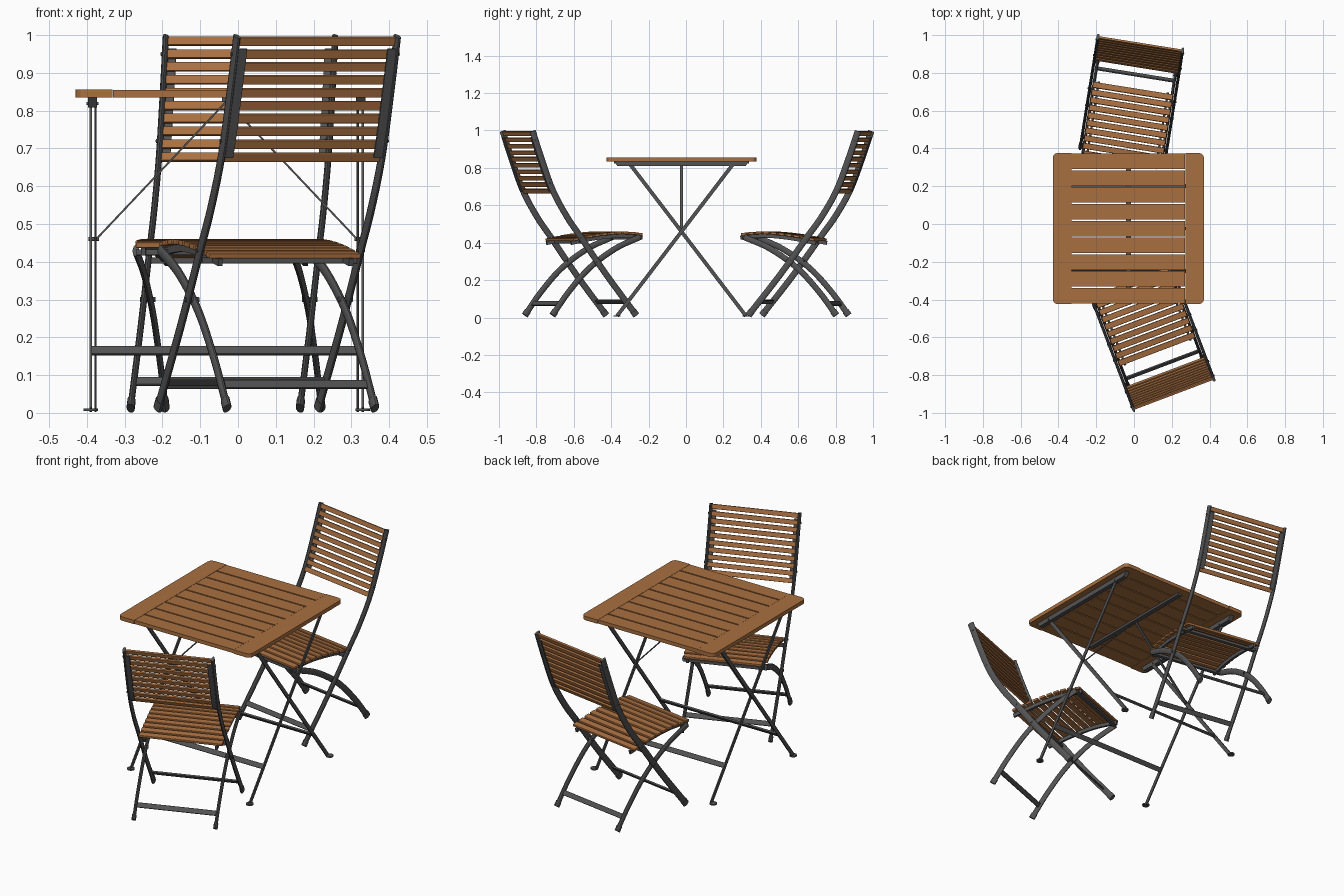
import bpy, bmesh, math
from mathutils import Matrix, Vector

cube = bpy.data.objects.get("Cube")
if cube:
    bpy.data.objects.remove(cube, do_unlink=True)


def material(name, rgb):
    m = bpy.data.materials.new(name)
    m.use_nodes = True
    m.diffuse_color = (*rgb, 1)
    bsdf = m.node_tree.nodes["Principled BSDF"]
    bsdf.inputs["Base Color"].default_value = (*rgb, 1)
    bsdf.inputs["Roughness"].default_value = 0.6
    return m


WOOD = material("oiled wood", (0.395, 0.16, 0.052))
METAL = material("dark grey steel", (0.087, 0.087, 0.088))


def finish(bm, name, mat, place=Matrix(), bevel=0.0, smooth=False):
    bmesh.ops.recalc_face_normals(bm, faces=bm.faces)
    mesh = bpy.data.meshes.new(name)
    bm.to_mesh(mesh)
    bm.free()
    mesh.materials.append(mat)
    ob = bpy.data.objects.new(name, mesh)
    bpy.context.collection.objects.link(ob)
    ob.matrix_world = place
    if bevel:
        mod = ob.modifiers.new("soft edges", "BEVEL")
        mod.width = bevel
        mod.segments = 2
    if smooth:
        bpy.ops.object.select_all(action="DESELECT")
        ob.select_set(True)
        bpy.context.view_layer.objects.active = ob
        bpy.ops.object.shade_smooth_by_angle(angle=math.radians(40))
    return ob


def box(bm, centre, size, axis="X", angle=0.0):
    m = Matrix.Translation(centre) @ Matrix.Rotation(angle, 4, axis) @ Matrix.Diagonal((*size, 1))
    return bmesh.ops.create_cube(bm, size=1, matrix=m)["verts"]


def rod(bm, centre, radius, length, axis="X"):
    turn = Matrix.Rotation(math.pi / 2, 4, "Y") if axis == "X" else Matrix()
    bmesh.ops.create_cone(bm, cap_ends=True, segments=12, radius1=radius, radius2=radius,
                          depth=length, matrix=Matrix.Translation(centre) @ turn)


def curve_points(pts, steps=5):
    """Catmull-Rom curve through side-profile points (y, z)."""
    p = [Vector(q) for q in pts]
    p = [2 * p[0] - p[1]] + p + [2 * p[-1] - p[-2]]
    out = []
    for a, b, c, d in zip(p, p[1:], p[2:], p[3:]):
        for i in range(steps):
            t = i / steps
            out.append(0.5 * (2 * b + (c - a) * t + (2 * a - 5 * b + 4 * c - d) * t * t
                              + (3 * b - a - 3 * c + d) * t ** 3))
    return out + [p[-2]]


def sweep(bm, x, path, width, depth, sides=4):
    """Sweep a rectangle or oval along a side-profile path at a fixed x."""
    rings = []
    for i, p in enumerate(path):
        t = (path[min(i + 1, len(path) - 1)] - path[max(i - 1, 0)]).normalized()
        n = Vector((-t.y, t.x))
        ring = []
        for k in range(sides):
            a = 2 * math.pi * (k + 0.5) / sides
            r = math.sqrt(0.5) if sides == 4 else 0.54
            q = p + n * math.sin(a) * depth * r
            ring.append(bm.verts.new((x + math.cos(a) * width * r, q.x, q.y)))
        rings.append(ring)
    for r0, r1 in zip(rings, rings[1:]):
        for k in range(sides):
            j = (k + 1) % sides
            bm.faces.new((r0[k], r0[j], r1[j], r1[k]))
    bm.faces.new(rings[0])
    bm.faces.new(rings[-1])


def at_height(path, z):
    """Position and lean of a path at a given height."""
    for a, b in zip(path, path[1:]):
        if min(a.y, b.y) <= z <= max(a.y, b.y):
            return a.x + (b.x - a.x) * (z - a.y) / (b.y - a.y), math.atan2(a.x - b.x, b.y - a.y)
    return path[-1].x, 0.0


# ---- Folding chair, facing -y in its own frame ----
LONG = curve_points([(-0.172, 0.012), (0, 0.23), (0.145, 0.43), (0.225, 0.54), (0.305, 0.68), (0.37, 0.85), (0.42, 0.997)])
SHORT = curve_points([(0.3, 0.012), (0.205, 0.14), (0.085, 0.268), (-0.062, 0.37), (-0.2, 0.43)])
SEAT = curve_points([(-0.222, 0.443), (-0.16, 0.45), (-0.07, 0.452), (0.06, 0.438), (0.186, 0.414)])
LONG_X, SHORT_X = 0.227, 0.209


def chair(label, place):
    long_legs, short_legs, feet, rails, bolts = (bmesh.new() for _ in range(5))
    for s in (-1, 1):
        sweep(long_legs, s * LONG_X, LONG, 0.015, 0.032, 12)
        sweep(short_legs, s * SHORT_X, SHORT, 0.015, 0.03, 12)
        # Rubber feet at the leg ends
        for x, path in ((LONG_X, LONG), (SHORT_X, SHORT)):
            up = (path[1] - path[0]).normalized() * 0.028
            sweep(feet, s * x, [path[0], path[0] + up], 0.02, 0.035, 12)
        # Seat side rail and strip behind the ends of the back slats
        sweep(rails, s * 0.185, [p - Vector((0, 0.016)) for p in SEAT], 0.012, 0.02)
        strip = [p + Vector((0.011, -0.004)) for p in LONG if 0.67 < p.y < 0.98]
        sweep(rails, s * 0.211, strip, 0.024, 0.005)
        # Pivot and fixing bolts
        rod(bolts, (s * 0.217, 0.055, 0.3), 0.007, 0.04)
        for z in (0.43, 0.72, 0.95):
            rod(bolts, (s * 0.227, at_height(LONG, z)[0], z), 0.005, 0.022)
    finish(long_legs, label + "_long_legs", METAL, place, smooth=True)
    finish(short_legs, label + "_short_legs", METAL, place, smooth=True)
    finish(feet, label + "_feet", METAL, place, smooth=True)
    finish(rails, label + "_rails", METAL, place)
    finish(bolts, label + "_bolts", METAL, place, smooth=True)

    # Cross bars
    bars = bmesh.new()
    y, lean = at_height(LONG, 0.083)
    box(bars, (0, y, 0.083), (0.45, 0.01, 0.026), angle=lean)
    y, lean = at_height(SHORT, 0.075)
    box(bars, (0, y, 0.075), (0.412, 0.01, 0.026), angle=lean)
    box(bars, (0, 0.13, 0.403), (0.44, 0.022, 0.016))
    box(bars, (0, -0.2, 0.425), (0.412, 0.02, 0.016))
    finish(bars, label + "_cross_bars", METAL, place, bevel=0.003)

    # Curved slatted seat, evenly spaced from front to rear
    seat = bmesh.new()
    count = 10
    front, rear = SEAT[0].x, SEAT[-1].x
    for i in range(count):
        y = front + (rear - front) * (i + 0.5) / count
        a, b = next((a, b) for a, b in zip(SEAT, SEAT[1:]) if a.x <= y <= b.x)
        slope = (b.y - a.y) / (b.x - a.x)
        length = 0.412 if i == 0 else 0.428
        box(seat, (0, y, a.y + slope * (y - a.x)), (length, 0.031, 0.014), angle=math.atan(slope))
    finish(seat, label + "_seat_slats", WOOD, place, bevel=0.003)

    # Back slats
    back = bmesh.new()
    for i in range(10):
        z = 0.677 + i * 0.0341
        y, lean = at_height(LONG, z)
        box(back, (0, y, z), (0.442, 0.012, 0.024), angle=lean)
    finish(back, label + "_back_slats", WOOD, place, bevel=0.002)


def spot(x, y, degrees):
    return Matrix.Translation((x, y, 0)) @ Matrix.Rotation(math.radians(degrees), 4, "Z")


chair("back_chair", spot(-0.033, 0.54, -9.1))
chair("front_chair", spot(0.061, -0.507, 200.7))

# ---- Folding table ----
table = Matrix.Translation((-0.03, -0.024, 0))
HALF, TOP = 0.4, 0.845

# Boards of the top
slats = bmesh.new()
pitch = 2 * HALF / 9
for i in range(9):
    box(slats, (0, -HALF + pitch * (i + 0.5), TOP), (0.602, pitch - 0.007, 0.02))
finish(slats, "table_slats", WOOD, table)
ends = bmesh.new()
for s in (-1, 1):
    verts = box(ends, (s * 0.351, 0, TOP), (0.098, 2 * HALF, 0.021))
    corners = [e for v in verts for e in v.link_edges
               if all(w.co.x * s > 0.38 for w in e.verts)
               and abs(e.verts[0].co.z - e.verts[1].co.z) > 0.01]
    bmesh.ops.bevel(ends, geom=list(set(corners)), offset=0.025, segments=3, profile=0.5, affect="EDGES")
finish(ends, "table_end_boards", WOOD, table)

# Rails below the top, with cut-back ends
rails = bmesh.new()
for x, w in ((-0.355, 0.024), (0, 0.026), (0.355, 0.024)):
    h = 0.026 if x else 0.012
    for v in box(rails, (x, 0, 0.835 - h / 2), (w, 0.72, h)):
        if v.co.z < 0.83 and x:
            v.co.y *= 0.95
finish(rails, "table_rails", METAL, table)

# Crossed legs, stretchers, feet and pivots
legs, stretchers, feet, pins = (bmesh.new() for _ in range(4))
for side, inset in ((-1, 0.36), (1, 0.347)):
    path = [Vector((side * 0.345, 0.008)), Vector((-side * 0.272, 0.815))]
    y, lean = at_height(path, 0.165)
    box(stretchers, (0, y, 0.165), (2 * inset, 0.01, 0.026), angle=lean)
    for s in (-1, 1):
        sweep(legs, s * inset, path, 0.006, 0.02)
        rod(feet, (s * 0.36, side * 0.345, 0.008), 0.019, 0.007, "Z")
        rod(pins, (s * 0.355, -side * 0.268, 0.819), 0.004, 0.032)
for s in (-1, 1):
    rod(pins, (s * 0.352, 0, 0.46), 0.005, 0.028)
finish(legs, "table_legs", METAL, table)
finish(stretchers, "table_stretchers", METAL, table, bevel=0.002)
finish(feet, "table_feet", METAL, table, smooth=True)
finish(pins, "table_pins", METAL, table, smooth=True)

# Diagonal braces from the pivots to the middle rail
braces = bmesh.new()
rise, run = 0.365, 0.345
for s in (-1, 1):
    box(braces, (s * run / 2, 0, 0.46 + rise / 2), (math.hypot(rise, run), 0.014, 0.005),
        axis="Y", angle=s * math.atan2(rise, run))
finish(braces, "table_braces", METAL, table)
